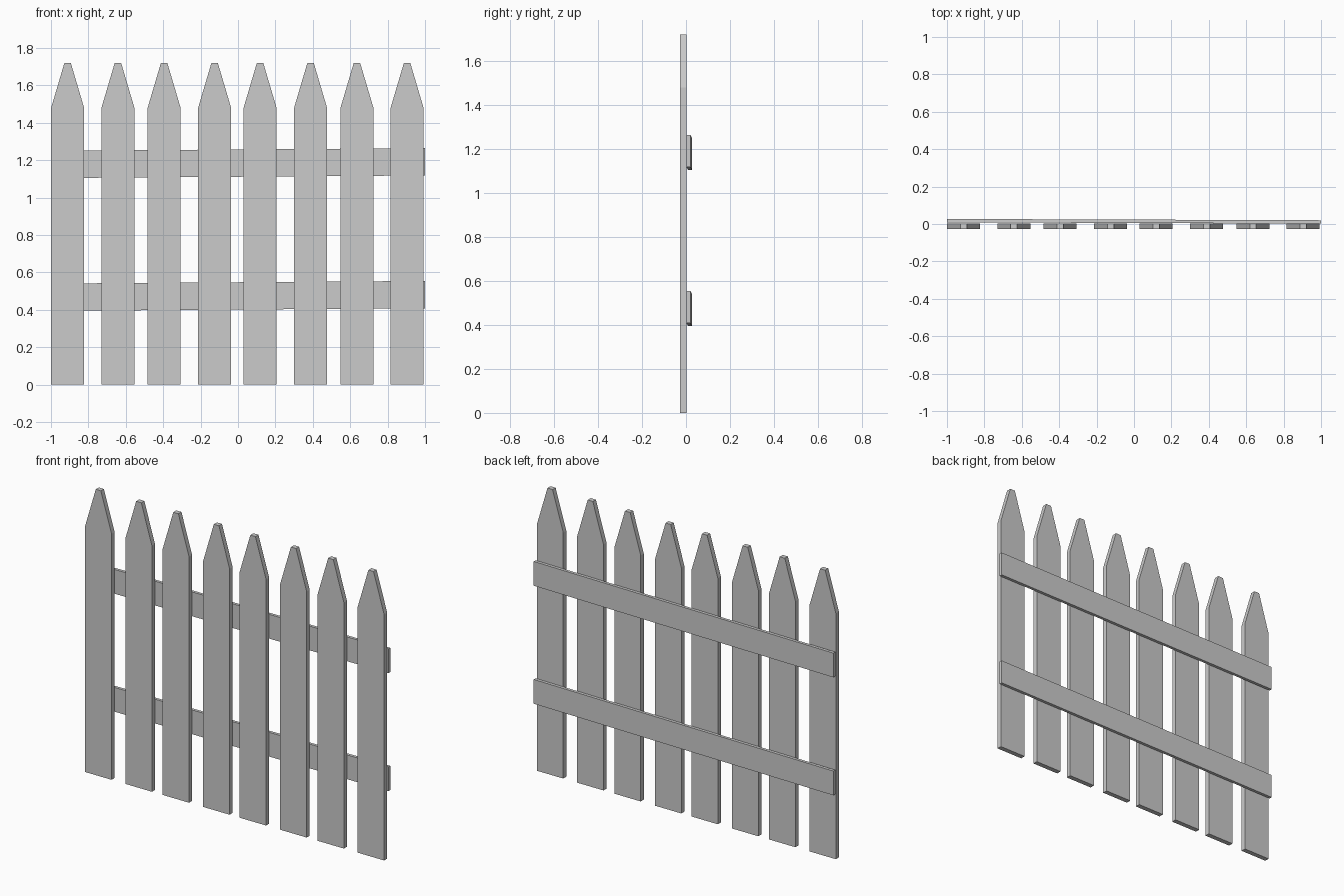
import bpy, bmesh

if "Cube" in bpy.data.objects:
    bpy.data.objects.remove(bpy.data.objects["Cube"])


def prism(name, profile, offset):
    """Closed solid: a flat profile extruded along offset."""
    bm = bmesh.new()
    face = bm.faces.new([bm.verts.new(p) for p in profile])
    ext = bmesh.ops.extrude_face_region(bm, geom=[face])
    moved = [g for g in ext["geom"] if isinstance(g, bmesh.types.BMVert)]
    bmesh.ops.translate(bm, verts=moved, vec=offset)
    bmesh.ops.recalc_face_normals(bm, faces=bm.faces)
    mesh = bpy.data.meshes.new(name)
    bm.to_mesh(mesh)
    bm.free()
    obj = bpy.data.objects.new(name, mesh)
    bpy.context.collection.objects.link(obj)
    return obj


# Pickets: unevenly spaced boards with tapered, blunt tips
HALF, TIP, SHOULDER, TOP = 0.088, 0.017, 1.48, 1.72
FRONT, THICK = -0.027, 0.029
centres = [-0.911, -0.642, -0.395, -0.125, 0.118, 0.388, 0.636, 0.904]
for i, c in enumerate(centres):
    outline = [(-HALF, 0), (HALF, 0), (HALF, SHOULDER),
               (TIP, TOP), (-TIP, TOP), (-HALF, SHOULDER)]
    prism(f"picket_{i + 1}", [(c + x, FRONT, z) for x, z in outline], (0, THICK, 0))

# Rails: two boards on the back, slightly skewed up and towards the pickets at the right
RAIL_H, RAIL_T = 0.146, 0.018
for name, z in (("lower_rail", 0.394), ("upper_rail", 1.104)):
    section = [(-1, 0.009, z), (-1, 0.009 + RAIL_T, z),
               (-1, 0.009 + RAIL_T, z + RAIL_H), (-1, 0.009, z + RAIL_H)]
    prism(name, section, (2, -0.007, 0.014))
